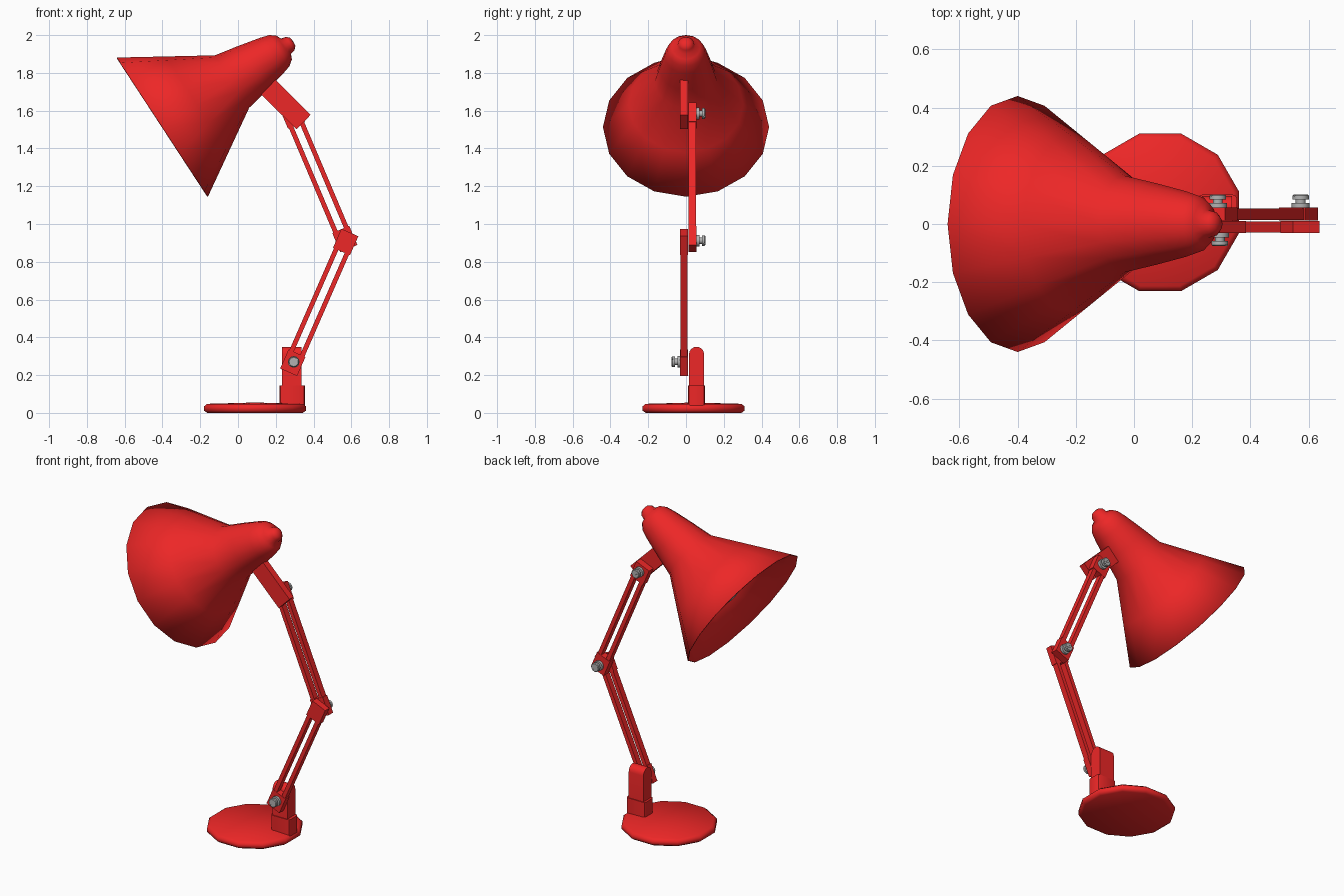
import bpy, bmesh, math
from mathutils import Matrix, Vector

if "Cube" in bpy.data.objects:
    bpy.data.objects.remove(bpy.data.objects["Cube"])


def material(name, col):
    m = bpy.data.materials.new(name)
    m.diffuse_color = col
    m.use_nodes = True
    m.node_tree.nodes["Principled BSDF"].inputs["Base Color"].default_value = m.diffuse_color
    return m


RED = material("red_paint", (0.85, 0.02, 0.02, 1))
GREY = material("grey_metal", (0.45, 0.45, 0.45, 1))


def finish(name, bm, mat, smooth=None):
    bmesh.ops.recalc_face_normals(bm, faces=bm.faces)
    me = bpy.data.meshes.new(name)
    bm.to_mesh(me)
    bm.free()
    me.materials.append(mat)
    ob = bpy.data.objects.new(name, me)
    bpy.context.collection.objects.link(ob)
    if smooth:
        bpy.ops.object.select_all(action='DESELECT')
        ob.select_set(True)
        bpy.context.view_layer.objects.active = ob
        bpy.ops.object.shade_smooth_by_angle(angle=math.radians(smooth))
    return ob


def lathe(name, profile, sides, matrix, mat, smooth=40):
    """Revolve (radius, height) points about local z."""
    bm = bmesh.new()
    rings = []
    for r, h in profile:
        n = 1 if r == 0 else sides
        rings.append([bm.verts.new((r * math.cos(2 * math.pi * i / sides),
                                    r * math.sin(2 * math.pi * i / sides), h)) for i in range(n)])
    for a, b in zip(rings, rings[1:]):
        for i in range(sides):
            j = (i + 1) % sides
            quad = [a[i % len(a)], a[j % len(a)], b[j % len(b)], b[i % len(b)]]
            bm.faces.new(list(dict.fromkeys(quad)))
    bm.transform(matrix)
    return finish(name, bm, mat, smooth)


def add_box(bm, centre, size, matrix=Matrix()):
    bmesh.ops.create_cube(bm, size=1, matrix=matrix @ Matrix.Translation(centre)
                          @ Matrix.Diagonal((*size, 1)))


def along(start, end, y):
    """Frame at start whose local z runs to end in the xz plane."""
    dx, dz = end[0] - start[0], end[1] - start[1]
    frame = (Matrix.Translation((start[0], y, start[1]))
             @ Matrix.Rotation(math.atan2(dx, dz), 4, 'Y'))
    return frame, math.hypot(dx, dz)


def arm(name, start, end, y, depth):
    frame, length = along(start, end, y)
    bm = bmesh.new()
    for z in (0.055, length - 0.055):
        add_box(bm, (0, 0, z), (0.098, depth, 0.11), frame)
    for x in (-0.031, 0.031):
        add_box(bm, (x, 0, length / 2), (0.025, depth * 0.9, length - 0.16), frame)
    return finish(name, bm, RED)


def screw(name, x, y, z, side):
    turn = Matrix.Translation((x, y, z)) @ Matrix.Rotation(-side * math.pi / 2, 4, 'X')
    profile = [(0, -0.01), (0.031, -0.01), (0.031, 0.016), (0.017, 0.016), (0.017, 0.028),
               (0.028, 0.028), (0.028, 0.042), (0.024, 0.046), (0, 0.046)]
    ob = lathe(name, profile, 12, turn, GREY)
    bm = bmesh.new()
    add_box(bm, (0, 0, 0.047), (0.1, 0.008, 0.014), turn @ Matrix.Rotation(0.6, 4, 'Z'))
    cutter = finish(name + "_slot_cutter", bm, GREY)
    cutter.hide_render = True
    cutter.hide_set(True)
    mod = ob.modifiers.new("slot", 'BOOLEAN')
    mod.operation = 'DIFFERENCE'
    mod.object = cutter


# Twelve-sided foot
lathe("base", [(0, 0), (0.262, 0), (0.28, 0.012), (0.28, 0.034), (0.262, 0.048), (0, 0.055)], 12,
      Matrix.Translation((0.09, 0.04, 0)) @ Matrix.Rotation(math.pi / 12, 4, 'Z'), RED, 60)

# Socket on the foot
bm = bmesh.new()
add_box(bm, (0.287, 0.056, 0.09), (0.135, 0.09, 0.11))
bmesh.ops.bevel(bm, geom=[e for e in bm.edges if abs(e.verts[0].co.z - e.verts[1].co.z) > 0.05],
                offset=0.015, segments=2, affect='EDGES', profile=0.5)
finish("base_socket", bm, RED, 40)

# Upright with an arched top
bm = bmesh.new()
r = 0.04
outline = [(-r, 0.1)] + [(-r * math.cos(math.pi * i / 8), 0.31 + r * math.sin(math.pi * i / 8))
                         for i in range(9)] + [(r, 0.1)]
face = bm.faces.new([bm.verts.new((0.233, 0.056 + y, z)) for y, z in outline])
ext = bmesh.ops.extrude_face_region(bm, geom=[face])
bmesh.ops.translate(bm, vec=(0.104, 0, 0),
                    verts=[v for v in ext["geom"] if isinstance(v, bmesh.types.BMVert)])
finish("upright", bm, RED, 40)

# Two-bar arms
arm("lower_arm", (0.268, 0.215), (0.592, 0.955), -0.01, 0.042)
arm("upper_arm", (0.587, 0.87), (0.267, 1.625), 0.034, 0.044)

# Clamp screws
screw("lower_screw", 0.295, -0.03, 0.27, -1)
screw("elbow_screw", 0.573, 0.056, 0.912, 1)
screw("neck_screw", 0.288, 0.056, 1.585, 1)

# Bracket from arm to shade
frame, length = along((0.347, 1.54), (0.11, 1.775), -0.01)
bm = bmesh.new()
add_box(bm, (0, 0, length / 2), (0.108, 0.042, length), frame)
finish("neck_bracket", bm, RED)

# Sixteen-sided shade with a capped neck
tilt = Matrix.Translation((-0.4, 0, 1.513)) @ Matrix.Rotation(math.radians(56.8), 4, 'Y')
shade = lathe("shade", [(0.44, 0), (0.303, 0.22), (0.166, 0.44), (0.14, 0.57), (0.113, 0.69),
                        (0.098, 0.74), (0.075, 0.77), (0.048, 0.782), (0.042, 0.808),
                        (0.025, 0.825), (0, 0.828)], 16, tilt, RED, 60)
thick = shade.modifiers.new("thickness", 'SOLIDIFY')
thick.thickness = 0.006
thick.offset = -1

# Bulb inside the shade
lathe("bulb", [(0, 0.08), (0.07, 0.095), (0.13, 0.14), (0.165, 0.22), (0.155, 0.3),
               (0.11, 0.39), (0.07, 0.46), (0.06, 0.6), (0, 0.6)], 10, tilt, GREY, 60)
